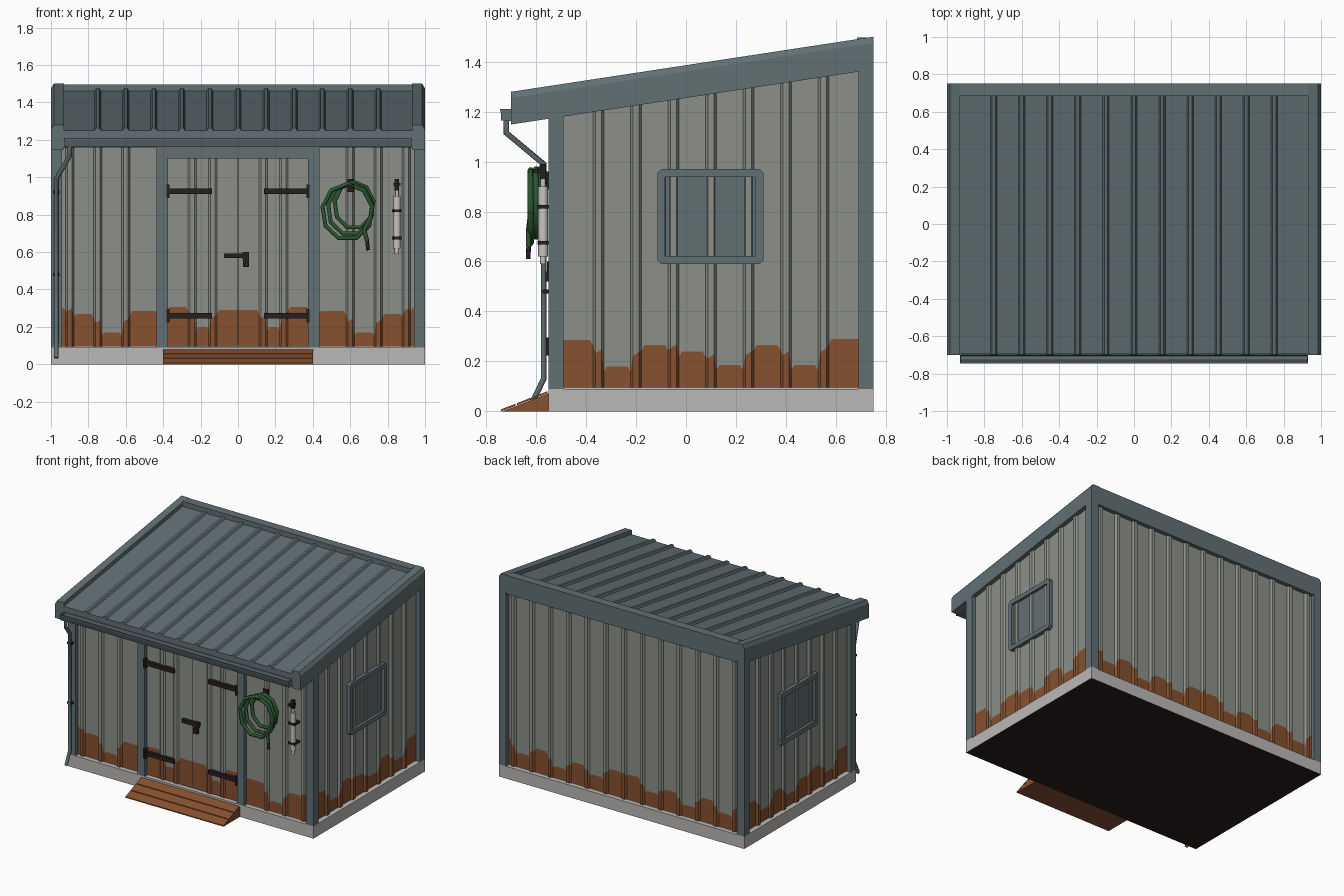
import bpy, bmesh, math
from mathutils import Vector

cube = bpy.data.objects.get("Cube")
if cube:
    bpy.data.objects.remove(cube, do_unlink=True)


def material(name, r, g, b):
    m = bpy.data.materials.new(name)
    m.use_nodes = True
    m.diffuse_color = (r, g, b, 1)
    bsdf = next(n for n in m.node_tree.nodes if n.type == 'BSDF_PRINCIPLED')
    bsdf.inputs["Base Color"].default_value = (r, g, b, 1)
    bsdf.inputs["Roughness"].default_value = 0.8
    return m


TRIM = material("blue_grey_trim", .122, .162, .175)
WALL = material("grey_green_sheet", .262, .279, .250)
BASE = material("pale_concrete", .50, .485, .47)
RUST = material("rust_brown", .238, .082, .028)
BLACK = material("dark_iron", .020, .013, .013)
GREEN = material("hose_green", .024, .09, .028)
PALE = material("pale_metal", .60, .55, .55)


def finish(name, bm, mats, recalc=True):
    if recalc:
        bmesh.ops.recalc_face_normals(bm, faces=bm.faces[:])
    me = bpy.data.meshes.new(name)
    bm.to_mesh(me)
    bm.free()
    for m in mats:
        me.materials.append(m)
    ob = bpy.data.objects.new(name, me)
    bpy.context.collection.objects.link(ob)
    return ob


def loft(name, a, b, mat):
    """Solid between two matching polygons."""
    bm = bmesh.new()
    va, vb = [bm.verts.new(p) for p in a], [bm.verts.new(p) for p in b]
    bm.faces.new(va)
    bm.faces.new(vb)
    for i in range(len(a)):
        j = (i + 1) % len(a)
        bm.faces.new((va[i], va[j], vb[j], vb[i]))
    return finish(name, bm, [mat])


def prism(name, yz, x0, x1, mat):
    return loft(name, [(x0, y, z) for y, z in yz], [(x1, y, z) for y, z in yz], mat)


def box(name, x0, x1, y0, y1, z0, z1, mat):
    return prism(name, [(y0, z0), (y1, z0), (y1, z1), (y0, z1)], x0, x1, mat)


def tube(name, pts, r, mat, closed=False, res=1):
    cu = bpy.data.curves.new(name, 'CURVE')
    cu.dimensions = '3D'
    cu.bevel_depth, cu.bevel_resolution, cu.use_fill_caps = r, res, True
    sp = cu.splines.new('POLY')
    sp.points.add(len(pts) - 1)
    for p, co in zip(sp.points, pts):
        p.co = (*co, 1)
    sp.use_cyclic_u = closed
    cu.materials.append(mat)
    ob = bpy.data.objects.new(name, cu)
    bpy.context.collection.objects.link(ob)
    return ob


def under(y):
    """Height of the roof underside."""
    return 1.255 + .152 * y


def upper(y):
    """Height of the roof edge boards."""
    return 1.386 + .152 * y


def sheet(name, origin, along, out, u0, u1, ribs, rust, top, depth=.015):
    """Ribbed metal sheet, rusted up to a stepped height."""
    origin, along, out = Vector(origin), Vector(along), Vector(out)
    edges = [u0] + [v for c in ribs for v in (c - .022, c + .022)] + [u1]
    prof = []
    for i, h in enumerate(rust):
        a, b = edges[2 * i], edges[2 * i + 1]
        inset = min(.012, (b - a) / 3)
        if i:
            mid = (h + rust[i - 1]) / 2
            prof += [(a - .034, depth, mid), (a - .010, depth, mid + .015)]
        prof += [(a, 0, h - .02), (a + inset, 0, h), (b - inset, 0, h), (b, 0, h - .02)]
    bm = bmesh.new()
    rows = []
    for u, d, h in prof:
        p = origin + along * u + out * d
        rows.append([bm.verts.new((p.x, p.y, z)) for z in (.095, h, top(p.y))])
    for l, r in zip(rows, rows[1:]):
        for k in (0, 1):
            f = bm.faces.new((l[k], r[k], r[k + 1], l[k + 1]))
            f.material_index = k
    if along.cross(Vector((0, 0, 1))).dot(out) < 0:
        bmesh.ops.reverse_faces(bm, faces=bm.faces[:])
    return finish(name, bm, [RUST, WALL], recalc=False)


# Foundation, with a dark underside
base = box("foundation", -1, 1, -.55, .75, 0, .09, BASE)
base.data.materials.append(BLACK)
for f in base.data.polygons:
    f.material_index = 1 if f.normal.z < -.5 else 0
box("foundation_lip", -.96, .96, -.515, .715, .09, .1, BASE)

# Corrugated walls
PITCH = .15
side_rust = [.285, .18, .265, .24, .185, .265, .185, .29]
for side, s in (("left", 1), ("right", -1)):
    sheet(side + "_wall", (s * .968, 0, 0), (0, 1, 0), (s, 0, 0), -.5, .7,
          [-.35 + PITCH * i for i in range(7)], side_rust, lambda y: under(y) + .02)
    ribs = sorted(s * PITCH * k for k in (4, 5, 6))
    rust = [.285, .17, .27, .30][::s]
    lo, hi = sorted((s * .43, s * .945))
    sheet(side + "_front_wall", (0, -.52, 0), (1, 0, 0), (0, -1, 0), lo, hi,
          ribs, rust, lambda y: 1.17)
back_rust = [.29, .2, .27, .18, .25, .2, .28]
sheet("back_wall", (0, .72, 0), (-1, 0, 0), (0, 1, 0), -.945, .945,
      [PITCH * k for k in range(-6, 7)], back_rust + back_rust[::-1], lambda y: 1.4)

# Double door
sheet("door_sheet", (0, -.525, 0), (1, 0, 0), (0, -1, 0), -.38, .38,
      [-.245, -.135, .135, .245], [.305, .2, .29, .2, .305], lambda y: 1.11, .008)
box("door_gap", -.002, .002, -.529, -.52, .1, 1.1, BLACK)
box("door_lintel", -.38, .38, -.55, -.5, 1.1, 1.16, TRIM)
box("front_beam", -.94, .94, -.55, -.5, 1.16, 1.2, TRIM)

# Posts, roof edge boards, windows and hinges on both sides
for side, s in (("left", 1), ("right", -1)):
    box(side + "_door_post", s * .375, s * .435, -.55, -.5, .09, 1.16, TRIM)
    for end, y0, y1 in (("front", -.55, -.49), ("back", .69, .75)):
        prism(f"{side}_{end}_post", [(y0, .09), (y1, .09), (y1, under(y1) + .03),
              (y0, under(y0) + .03)], s * .94, s, TRIM)

    ends = [[(s * .93, y, under(y)), (s, y, under(y)), (s, y, upper(y) - .025),
             (s * .985, y, upper(y)), (s * .93, y, upper(y))] for y in (-.7, .75)]
    loft(side + "_roof_edge", ends[0], ends[1], TRIM)

    bm = bmesh.new()
    bmesh.ops.create_cube(bm, size=1)
    for v in bm.verts:
        v.co = (s * (.972 + v.co.x * .05), .0975 + v.co.y * .425, .78 + v.co.z * .38)
    rails = [e for e in bm.edges if abs(e.verts[0].co.x - e.verts[1].co.x) > .01]
    bmesh.ops.bevel(bm, geom=rails, offset=.015, segments=1, affect='EDGES')
    bmesh.ops.recalc_face_normals(bm, faces=bm.faces[:])
    pane = [f for f in bm.faces if f.normal.x * s > .9]
    bmesh.ops.inset_region(bm, faces=pane, thickness=.034)
    bmesh.ops.inset_region(bm, faces=pane, thickness=.002, depth=-.02)
    finish(side + "_window", bm, [TRIM])

    for level, z in (("upper", .925), ("lower", .26)):
        box(f"{side}_{level}_hinge_strap", s * .14, s * .375, -.55, -.52, z - .015, z + .015, BLACK)
        box(f"{side}_{level}_hinge_plate", s * .367, s * .383, -.558, -.53, z - .036, z + .036, BLACK)

# Door latch and padlock
box("latch_bar", -.075, .06, -.55, -.52, .567, .593, BLACK)
box("latch_plate", .025, .06, -.556, -.53, .56, .6, BLACK)
box("padlock", .028, .06, -.562, -.54, .52, .56, BLACK)

# Roof with raised ribs, ridge cap and fascia
prism("roof_sheet", [(-.695, under(-.695) + .02), (.74, under(.74) + .01),
      (.74, upper(.74) - .03), (-.695, upper(-.695) - .03)], -.94, .94, TRIM)
for k in range(-5, 6):
    x = PITCH * k
    a, b = [[(x + dx, y, upper(y) - .03 + dz) for dx, dz in
             ((-.02, -.005), (-.009, .014), (.009, .014), (.02, -.005))] for y in (-.698, .72)]
    loft("roof_rib", a, b, TRIM)
box("ridge_cap", -.93, .93, .685, .75, 1.37, 1.497, TRIM)
box("back_fascia_lip", -.935, .935, .72, .75, 1.36, 1.38, TRIM)

# Gutter and downpipe
prism("gutter", [(-.745, 1.21), (-.742, 1.195), (-.73, 1.162), (-.695, 1.162), (-.695, 1.21),
      (-.70, 1.21), (-.705, 1.172), (-.727, 1.172), (-.738, 1.21)], -.93, .93, TRIM)
for s in (-1, 1):
    box("gutter_end", s * .925, s * .93, -.74, -.695, 1.165, 1.21, TRIM)
tube("downpipe", [(-.9, -.72, 1.17), (-.9, -.72, 1.115), (-.972, -.57, .99),
     (-.972, -.57, .13), (-.972, -.615, .035)], .013, TRIM)
for z in (.48, .92):
    box("pipe_bracket", -.99, -.954, -.575, -.545, z - .008, z + .008, BLACK)

# Entrance ramp of three planks
prism("ramp_core", [(-.735, 0), (-.55, 0), (-.55, .072)], -.4, .4, RUST)
for i in range(3):
    y0, y1 = -.74 + i * .0635, -.74 + (i + 1) * .0635 - .006
    prism("ramp_plank", [(y0, (y0 + .74) * .39), (y1, (y1 + .74) * .39),
          (y1, (y1 + .74) * .39 + .008), (y0, (y0 + .74) * .39 + .008)], -.4, .4, RUST)

# Coiled hose on a hook
for cx, cz, rx, rz, y in ((.585, .815, .135, .15, -.622), (.6, .83, .12, .14, -.6),
                          (.62, .85, .105, .125, -.578)):
    ring = []
    for i in range(9):
        t = math.tau * i / 9
        ring.append((cx + rx * math.sin(t), y, cz + rz * math.cos(t)))
    tube("hose_coil", ring, .013, GREEN, closed=True)
tube("hose_tail", [(.715, -.62, .8), (.675, -.63, .72), (.69, -.63, .66)], .012, GREEN)
tube("hose_nozzle", [(.69, -.63, .665), (.695, -.632, .61)], .01, BLACK)
box("hose_hook", .585, .62, -.635, -.52, .945, .96, BLACK)
box("hose_hook_plate", .585, .62, -.545, -.52, .92, .99, BLACK)

# Slim pale canister held by two straps
tube("canister", [(.85, -.572, .62), (.85, -.572, .9)], .02, PALE, res=2)
tube("canister_foot", [(.85, -.572, .59), (.85, -.572, .62)], .012, PALE, res=2)
tube("canister_neck", [(.85, -.572, .9), (.85, -.572, .94)], .01, PALE, res=2)
box("canister_valve", .838, .862, -.585, -.56, .93, .99, BLACK)
box("canister_handle", .832, .868, -.61, -.565, .955, .97, BLACK)
for z in (.675, .82):
    box("canister_strap", .823, .877, -.595, -.53, z - .007, z + .007, BLACK)
